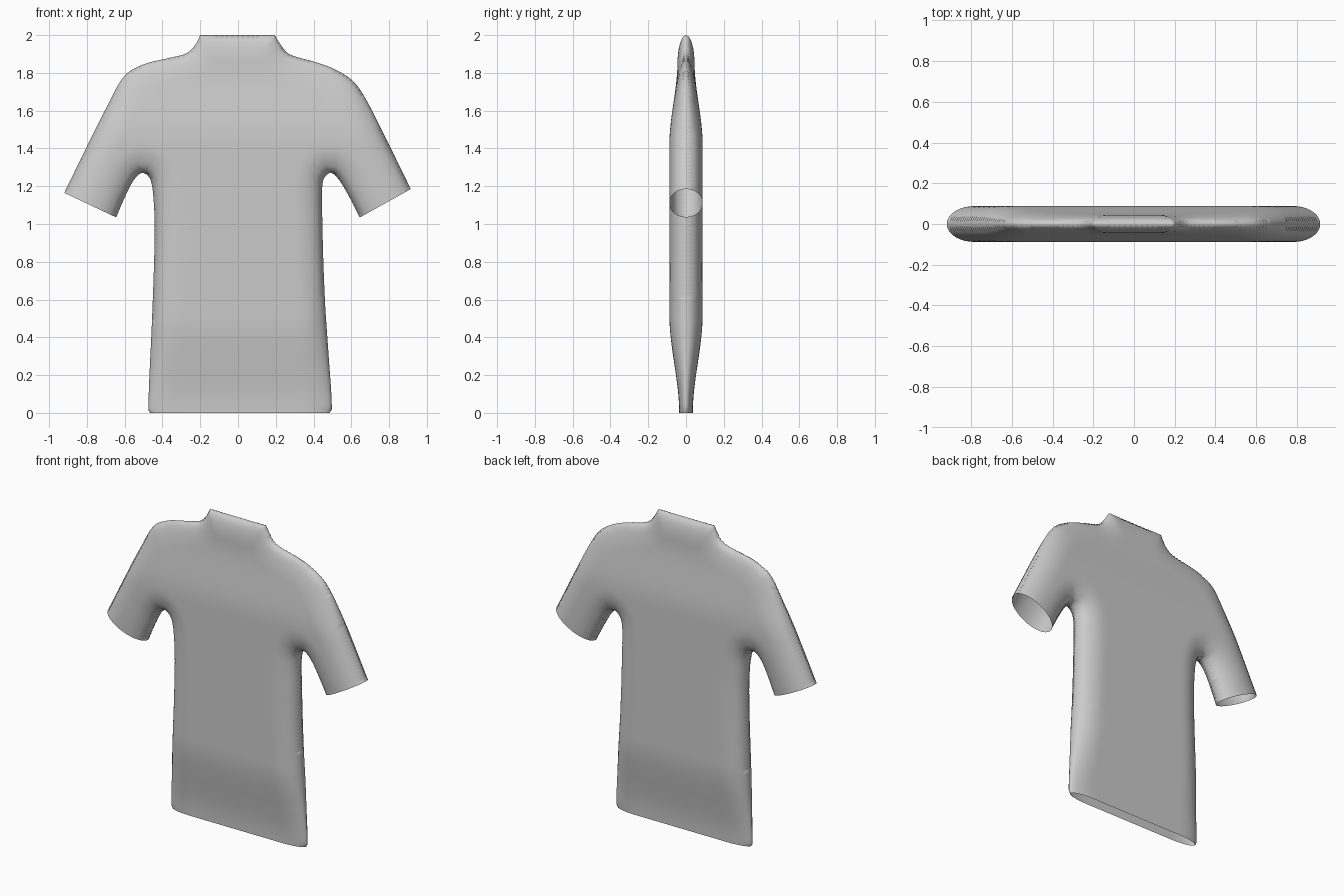
import bpy, bmesh, math
from mathutils import Vector
from mathutils.geometry import delaunay_2d_cdt, intersect_point_line

if "Cube" in bpy.data.objects:
    bpy.data.objects.remove(bpy.data.objects["Cube"])

STEP = 0.022


def smooth_path(pts):
    """Evenly sampled Catmull-Rom curve through the points."""
    p = [Vector(q) for q in pts]
    p = [p[0] * 2 - p[1]] + p + [p[-1] * 2 - p[-2]]
    out = []
    for a, b, c, d in zip(p, p[1:], p[2:], p[3:]):
        # near-uniform samples on each span, tangents scaled by chord length
        span = (c - b).length
        m0 = (c - a) * span / ((b - a).length + span)
        m1 = (d - b) * span / ((d - c).length + span)
        n = max(1, round(span / STEP))
        for i in range(n):
            t = i / n
            out.append(b * (2*t**3 - 3*t**2 + 1) + m0 * (t**3 - 2*t**2 + t)
                       + c * (3*t**2 - 2*t**3) + m1 * (t**3 - t**2))
    return out + [p[-2]]


def straight(a, b, n):
    """Line with samples crowded towards both ends."""
    a, b = Vector(a), Vector(b)
    return [a.lerp(b, (1 - math.cos(math.pi * i / n)) / 2) for i in range(n + 1)]


# Seam outlines (x, z)
shoulder_l = [(-.20, 2), (-.225, 1.95), (-.27, 1.905), (-.36, 1.88), (-.5, 1.845),
              (-.6, 1.785), (-.70, 1.61), (-.81, 1.39), (-.92, 1.165)]
underarm_l = [(-.645, 1.035), (-.60, 1.14), (-.55, 1.235), (-.505, 1.272), (-.465, 1.24),
              (-.445, 1.1), (-.442, .9), (-.455, .5), (-.475, .02), (-.465, .007)]
underarm_r = [(.485, .007), (.497, .025), (.48, .3), (.46, .6), (.447, 1.0), (.45, 1.23),
              (.49, 1.272), (.53, 1.24), (.58, 1.16), (.645, 1.035)]
shoulder_r = [(.915, 1.185), (.75, 1.52), (.66, 1.69), (.6, 1.765), (.5, 1.825),
              (.4, 1.86), (.27, 1.9), (.225, 1.95), (.195, 2)]

# Counter-clockwise outline: (path, is it an opening)
parts = [(smooth_path(shoulder_l), False),
         (straight(shoulder_l[-1], underarm_l[0], 18), True),
         (smooth_path(underarm_l), False),
         (straight(underarm_l[-1], underarm_r[0], 44), True),
         (smooth_path(underarm_r), False),
         (straight(underarm_r[-1], shoulder_r[0], 18), True),
         (smooth_path(shoulder_r), False),
         (straight(shoulder_r[-1], shoulder_l[0], 22), False)]
outline = [p for path, _ in parts for p in path[:-1]]
seams = [(a, b) for path, is_open in parts if not is_open for a, b in zip(path, path[1:])]
holes = [(path[0], path[-1]) for path, is_open in parts if is_open]


def distance(p, segments):
    best = 9.0
    for a, b in segments:
        ab = b - a
        t = min(1, max(0, (p - a).dot(ab) / ab.length_squared))
        best = min(best, (p - a - ab * t).length)
    return best


def inside(p):
    hit = False
    for a, b in zip(outline, outline[1:] + outline[:1]):
        if (a.y > p.y) != (b.y > p.y) and p.x < a.x + (p.y - a.y) / (b.y - a.y) * (b.x - a.x):
            hit = not hit
    return hit


def ease(a, b, x):
    t = min(1, max(0, (x - a) / (b - a)))
    return t * t * (3 - 2 * t)


def half_thickness(p):
    d = min(1, distance(p, seams) / 0.15)
    puff = 0.036 + 0.052 * ease(0, .52, p.y) - 0.043 * ease(1.42, 1.86, p.y)
    return puff * math.sqrt(max(0, 1 - (1 - d) ** 2))


# Fill points: rings following the seams, then a grid for the middle
points = list(outline)
for inset in (.006, .02, .042, .07):
    for a, b in seams:
        n = (b - a).normalized()
        p = (a + b) / 2 + Vector((-n.y, n.x)) * inset
        if inside(p) and distance(p, seams) > inset * .93 and distance(p, holes) > .008:
            points.append(p)
for i in range(-40, 41):
    for j in range(1, 80):
        p = Vector((i * .025, j * .025))
        if inside(p) and distance(p, seams) > .085 and distance(p, holes) > .012:
            points.append(p)

n = len(outline)
flat, _, faces, *_ = delaunay_2d_cdt(points, [(i, (i + 1) % n) for i in range(n)],
                                     [list(range(n))], 1, 1e-5)

# Shirt: front and back panels joined at the seams, open at cuffs and hem
bm = bmesh.new()
depth = [half_thickness(p) for p in flat]
for side in (-1, 1):
    vs = [bm.verts.new((p.x, side * t, p.y - .007 * (1 - ease(0, .1, p.y))))
          for p, t in zip(flat, depth)]
    for f in faces:
        bm.faces.new([vs[i] for i in (f if side < 0 else reversed(f))])
bmesh.ops.remove_doubles(bm, verts=bm.verts, dist=1e-4)
bmesh.ops.recalc_face_normals(bm, faces=bm.faces)
mesh = bpy.data.meshes.new("shirt")
bm.to_mesh(mesh)
bm.free()
shirt = bpy.data.objects.new("shirt", mesh)
bpy.context.collection.objects.link(shirt)
mesh.shade_smooth()
